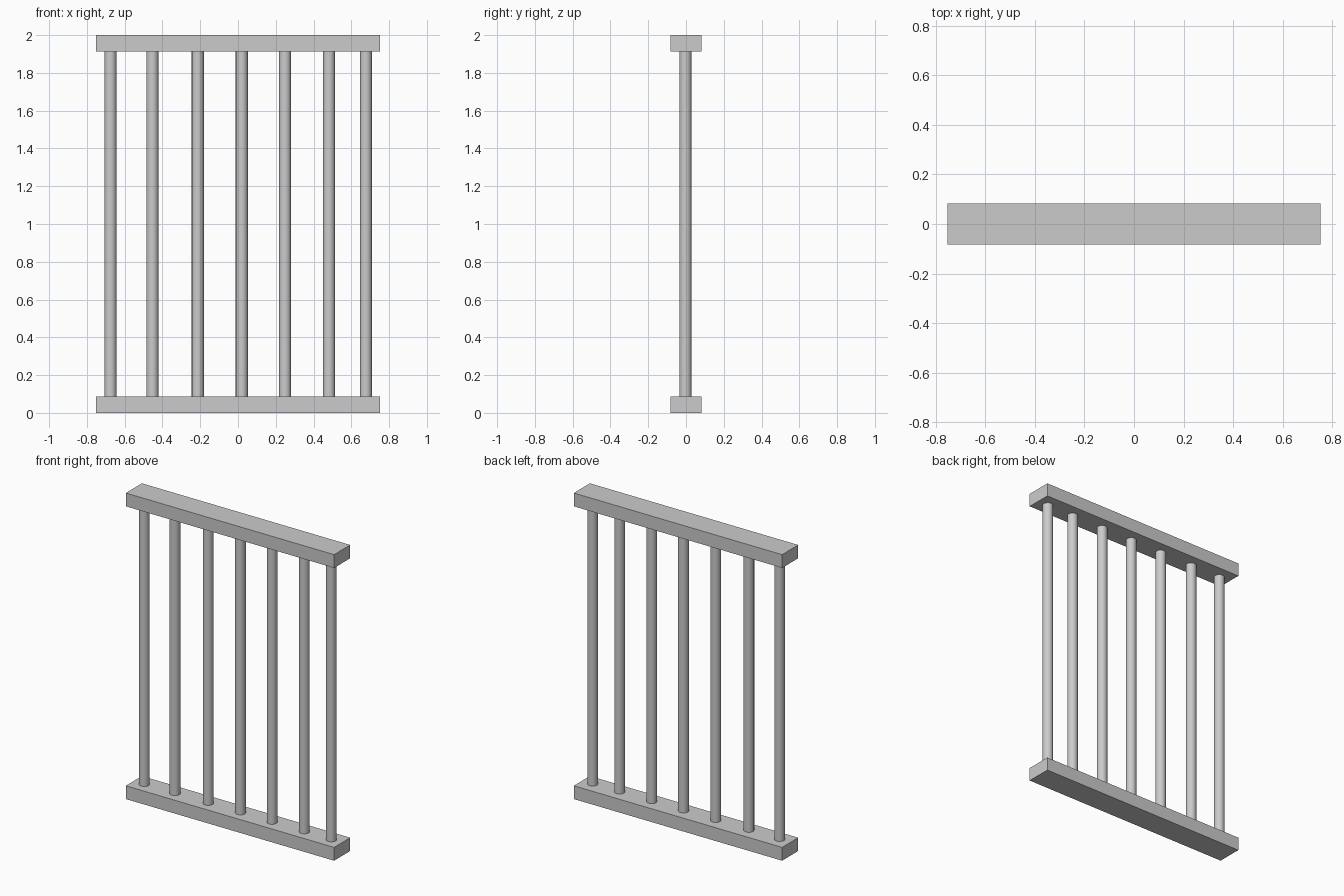
import bpy
import math

if "Cube" in bpy.data.objects:
    bpy.data.objects.remove(bpy.data.objects["Cube"])

HALF_LENGTH, HALF_DEPTH, RAIL_H, HEIGHT = 0.753, 0.083, 0.087, 2.0


def rail(name, z):
    bpy.ops.mesh.primitive_cube_add(size=1, location=(0, 0, z))
    ob = bpy.context.object
    ob.name = name
    ob.scale = (2 * HALF_LENGTH, 2 * HALF_DEPTH, RAIL_H)
    bpy.ops.object.transform_apply(location=False, rotation=False, scale=True)


def bar(name, x):
    bpy.ops.mesh.primitive_cylinder_add(
        vertices=16, radius=0.032, depth=HEIGHT - 2 * RAIL_H + 0.004,
        location=(x, -0.003, HEIGHT / 2))
    bpy.context.object.name = name
    bpy.ops.object.shade_smooth_by_angle(angle=math.radians(35))


# Flat rails at floor and top
rail("bottom_rail", RAIL_H / 2)
rail("top_rail", HEIGHT - RAIL_H / 2)

# Slightly unevenly spaced round bars
for i, x in enumerate((-0.675, -0.453, -0.213, 0.02, 0.249, 0.482, 0.677), 1):
    bar(f"bar_{i}", x)
